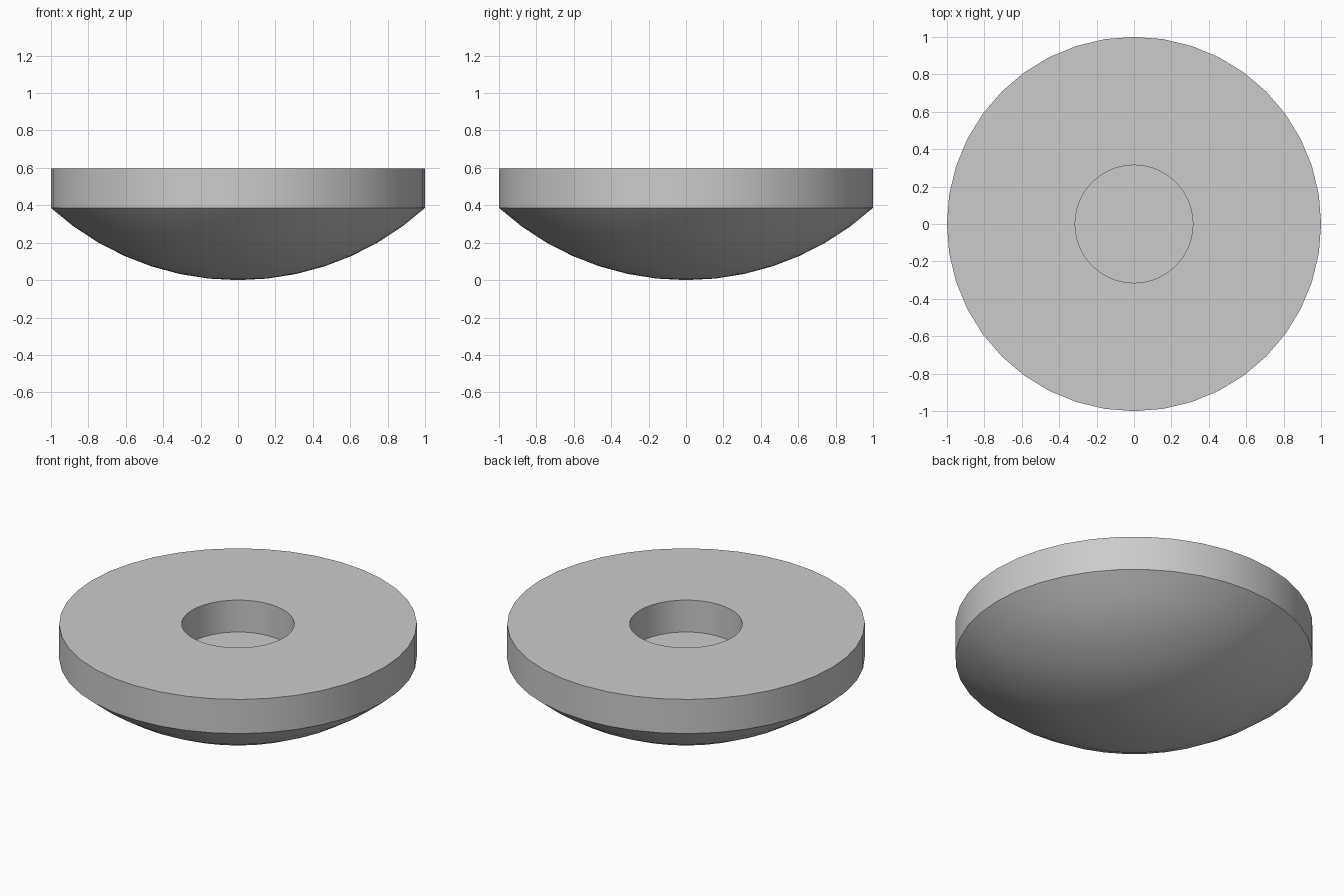
import bpy, bmesh, math

cube = bpy.data.objects.get("Cube")
if cube:
    bpy.data.objects.remove(cube, do_unlink=True)

RIM, TOP, BASE = 1.0, 0.597, 0.386
HOLE, FLOOR = 0.315, 0.40
SEGMENTS = 40

grey = bpy.data.materials.new("plain grey")
grey.use_nodes = True
colour = (0.6, 0.6, 0.6, 1)
grey.diffuse_color = colour
grey.node_tree.nodes["Principled BSDF"].inputs["Base Color"].default_value = colour

# Profile: spherical underside, upright rim, flat top, round recess
radius = (RIM ** 2 + BASE ** 2) / (2 * BASE)
sweep = math.asin(RIM / radius)
rings = 7
profile = [(radius * math.sin(sweep * i / rings),
            radius * (1 - math.cos(sweep * i / rings))) for i in range(rings + 1)]
profile += [(RIM, TOP), (HOLE, TOP), (HOLE, FLOOR), (0, FLOOR)]

# Lathe the profile around the vertical axis
bm = bmesh.new()
verts = [bm.verts.new((x, 0, z)) for x, z in profile]
edges = [bm.edges.new(pair) for pair in zip(verts, verts[1:])]
bmesh.ops.spin(bm, geom=verts + edges, cent=(0, 0, 0), axis=(0, 0, 1),
               angle=math.tau, steps=SEGMENTS, use_duplicate=False)
bmesh.ops.remove_doubles(bm, verts=bm.verts[:], dist=0.0005)
bmesh.ops.recalc_face_normals(bm, faces=bm.faces[:])
mesh = bpy.data.meshes.new("domed_disc")
bm.to_mesh(mesh)
bm.free()
mesh.materials.append(grey)

disc = bpy.data.objects.new("domed_disc", mesh)
bpy.context.collection.objects.link(disc)
bpy.ops.object.select_all(action="DESELECT")
disc.select_set(True)
bpy.context.view_layer.objects.active = disc
bpy.ops.object.shade_smooth_by_angle(angle=math.radians(30))
